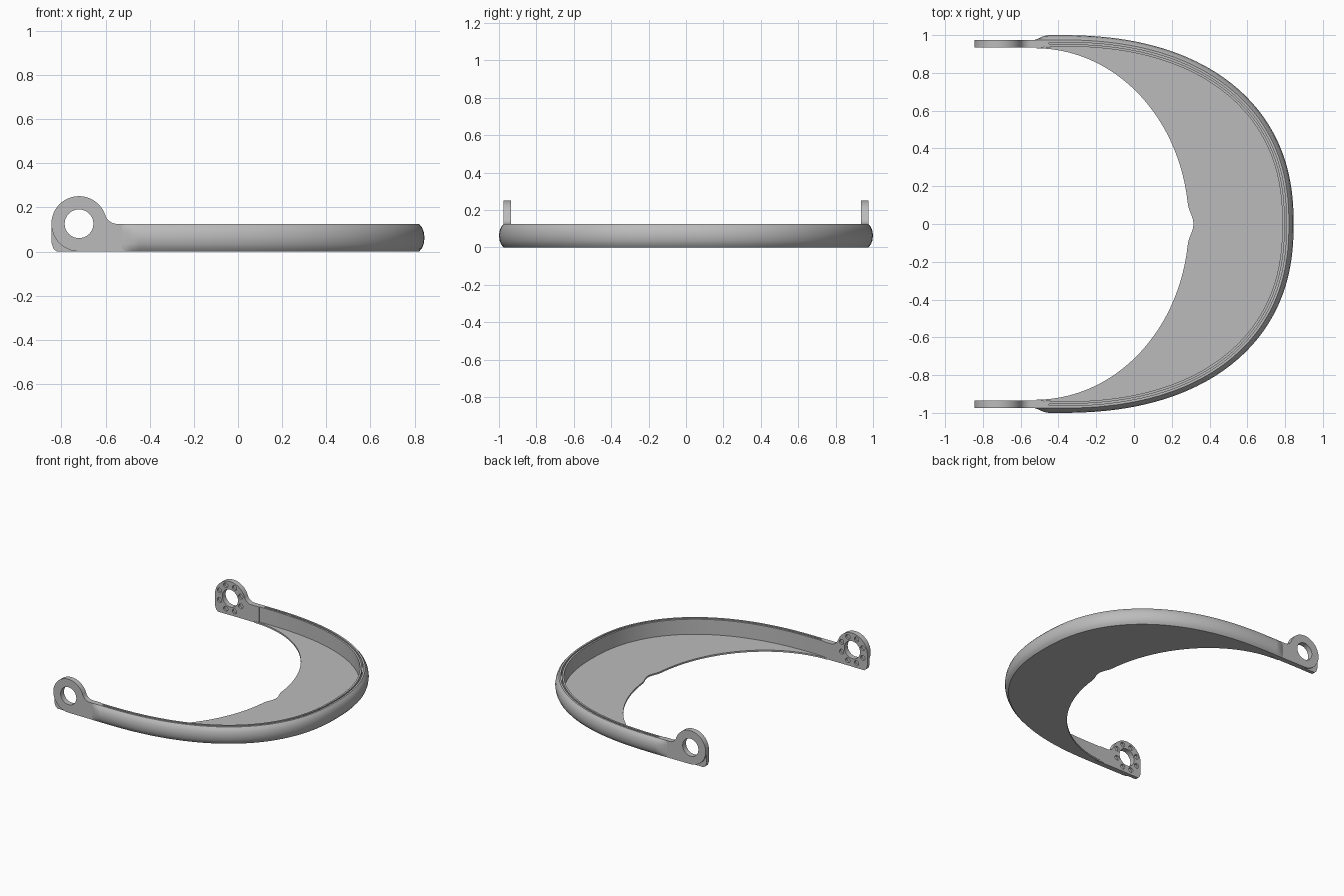
import bpy, bmesh
from math import sin, cos, pi, radians, hypot
from mathutils import Matrix, Vector

if "Cube" in bpy.data.objects:
    bpy.data.objects.remove(bpy.data.objects["Cube"], do_unlink=True)

grey = bpy.data.materials.new("satin grey")
grey.use_nodes = True
grey.diffuse_color = (0.5, 0.5, 0.5, 1)
grey.node_tree.nodes["Principled BSDF"].inputs["Base Color"].default_value = (0.5, 0.5, 0.5, 1)


def make(name, bm):
    bmesh.ops.recalc_face_normals(bm, faces=bm.faces[:])
    mesh = bpy.data.meshes.new(name)
    bm.to_mesh(mesh)
    bm.free()
    mesh.materials.append(grey)
    obj = bpy.data.objects.new(name, mesh)
    bpy.context.collection.objects.link(obj)
    return obj


def activate(obj):
    bpy.ops.object.select_all(action="DESELECT")
    obj.select_set(True)
    bpy.context.view_layer.objects.active = obj


def smooth(obj):
    activate(obj)
    bpy.ops.object.shade_smooth_by_angle(angle=radians(30))


def loft(sections):
    """Join closed cross-sections into a capped solid."""
    bm = bmesh.new()
    rings = [[bm.verts.new(p) for p in s] for s in sections]
    n = len(rings[0])
    for a, b in zip(rings, rings[1:]):
        for i in range(n):
            j = (i + 1) % n
            bm.faces.new((a[i], a[j], b[j], b[i]))
    bm.faces.new(rings[0])
    bm.faces.new(rings[-1])
    return bm


def extrude_y(outline, y0, y1):
    return loft([[(x, y, z) for x, z in outline] for y in (y0, y1)])


def arc(cx, cz, r, a0, a1, n):
    return [(cx + r * cos(radians(a0 + (a1 - a0) * i / n)),
             cz + r * sin(radians(a0 + (a1 - a0) * i / n))) for i in range(n + 1)]


# Outer path of the rim: a rounded superellipse with straight ends
N, POWER = 120, 2 / 2.3
path = []
for i in range(N + 1):
    t = pi / 2 - pi * i / N
    s = 1 if t >= 0 else -1
    path.append(Vector((-0.4 + 1.245 * max(cos(t), 0) ** POWER, s * abs(sin(t)) ** POWER)))
lead = [(-0.54, 0.03), (-0.51, 0.02), (-0.48, 0.006), (-0.451, 0), (-0.45, 0)]
start = [Vector((x, 1)) for x, _ in lead]
end = [Vector((x, -1)) for x, _ in reversed(lead)]
full = start + path + end
inset = [d for _, d in lead] + [0] * len(path) + [d for _, d in reversed(lead)]


def inward(i):
    d = full[min(i + 1, len(full) - 1)] - full[max(i - 1, 0)]
    return Vector((d.y, -d.x)).normalized()


# Rim: bulged outside, flat inside, narrow groove along the top
bulge = [(0.025, 0), (0.012, 0.015), (0.004, 0.035), (0, 0.063),
         (0.004, 0.09), (0.012, 0.11), (0.025, 0.125)]
groove = [(0.038, 0.125), (0.038, 0.095), (0.047, 0.095), (0.047, 0.125)]
inside = [(0.06, 0.125), (0.06, 0)]
sections = []
for i, p in enumerate(full):
    n = inward(i)
    solid = full[i].x < -0.4505
    ring = []
    for d, z in bulge + groove + inside:
        q = p + n * max(d, inset[i])
        ring.append((q.x, q.y, 0.125 if solid and (d, z) in groove else z))
    sections.append(ring)
rim = make("rim", loft(sections))
smooth(rim)

# Peak plate: flat crescent with a shallow notch in the middle
sections = []
for i, p in enumerate(path):
    t = pi / 2 - pi * i / N
    q = p + inward(i + len(lead)) * 0.057
    y = 0.93 * sin(t)
    x = -0.52 + 0.81 * cos(t)
    if abs(y) < 0.11:
        x += 0.0125 * (1 + cos(pi * y / 0.11))
    sections.append([(q.x, q.y, 0), (q.x, q.y, 0.012), (x, y, 0.012), (x, y, 0)])
plate = make("peak_plate", loft(sections))
smooth(plate)

# Side arm with a pivot ring, blended to the arm by a fillet
CX, CZ, R, F = -0.72, 0.126, 0.125, 0.06
fx = CX + ((R + F) ** 2 - (0.125 + F - CZ) ** 2) ** 0.5
outline = [(-0.48, 0), (-0.48, 0.125)]
outline += arc(fx, 0.125 + F, F, 270, 198.5, 10)
outline += arc(CX, CZ, R, 18.5, 270, 48)[1:]
arm = make("pivot_arm", extrude_y(outline, 0.935, 0.975))

# Cutter: pivot hole plus a ring of detent dimples on the inner face
bm = bmesh.new()


def cutter_cylinder(x, y, z, r, depth, seg):
    m = Matrix.Translation((x, y, z)) @ Matrix.Rotation(pi / 2, 4, "X")
    bmesh.ops.create_cone(bm, cap_ends=True, segments=seg, radius1=r, radius2=r,
                          depth=depth, matrix=m)


cutter_cylinder(CX, 0.955, CZ, 0.065, 0.2, 48)
for k in range(8):
    a = pi * k / 4 + pi / 8
    cutter_cylinder(CX + 0.095 * cos(a), 0.935, CZ + 0.095 * sin(a), 0.018, 0.03, 16)
cutter = make("pivot_cutter", bm)
cutter.hide_render = True
cut = arm.modifiers.new("pivot holes", "BOOLEAN")
cut.operation, cut.solver, cut.object = "DIFFERENCE", "EXACT", cutter
activate(arm)
bpy.ops.object.modifier_apply(modifier=cut.name)
bpy.data.objects.remove(cutter, do_unlink=True)

# Stop foot: thinner square corner below the ring
foot_outline = [(-0.845, CZ), (-0.845, 0.04), (-0.835, 0.012), (-0.82, 0), (CX, 0)]
foot_outline += arc(CX, CZ, 0.119, 270, 180, 16)
foot = make("stop_foot", extrude_y(foot_outline, 0.935, 0.962))

# Mirror the arm parts to the other side
for obj in (arm, foot):
    smooth(obj)
    m = obj.modifiers.new("mirror", "MIRROR")
    m.use_axis = (False, True, False)
    m.use_clip = False
